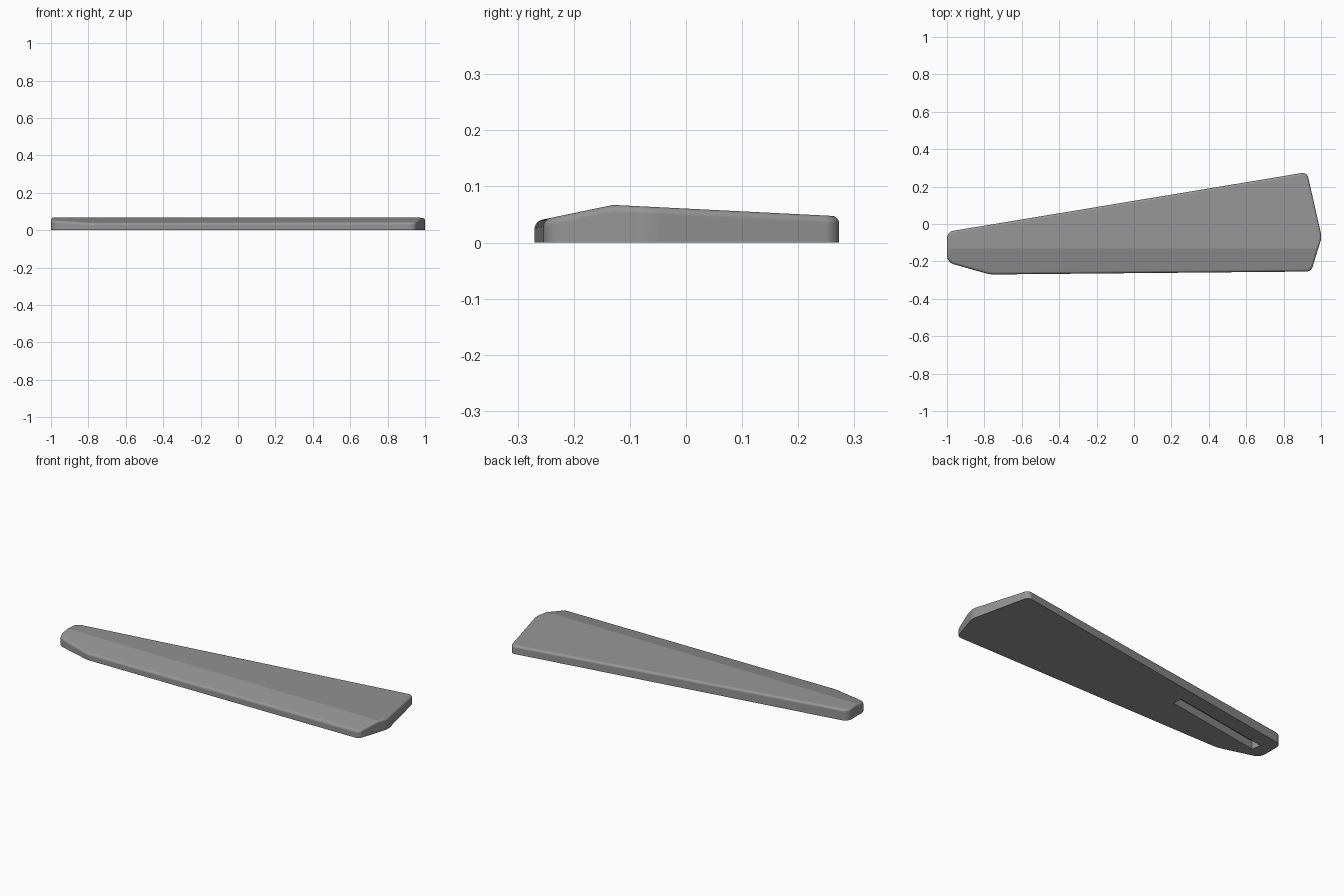
import bpy, bmesh, math
from mathutils import Vector

if "Cube" in bpy.data.objects:
    bpy.data.objects.remove(bpy.data.objects["Cube"])

RIM, SEGS, CORNER_STEPS = 0.013, 10, 9
RIDGE_Y, RIDGE_Z = -0.13, 0.067

# Plan outline, counter-clockwise: x, y, corner radius
CORNERS = [(-1.0, -0.042, 0.04), (-1.0, -0.205, 0.05), (-0.77, -0.27, 0.15),
           (0.947, -0.254, 0.035), (1.004, -0.07, 0.09), (0.925, 0.277, 0.03)]


def top_height(y):
    """Two gentle slopes falling away from the ridge."""
    slope = 0.208 if y < RIDGE_Y else 0.05
    return RIDGE_Z - slope * abs(y - RIDGE_Y)


def rounded_outline():
    """Points of the rounded outline with their outward normals."""
    result = []
    for i, (x, y, r) in enumerate(CORNERS):
        p = Vector((x, y))
        before = (p - Vector(CORNERS[i - 1][:2])).normalized()
        after = (Vector(CORNERS[(i + 1) % len(CORNERS)][:2]) - p).normalized()
        n0, n1 = Vector((before.y, -before.x)), Vector((after.y, -after.x))
        turn = n0.angle(n1)
        centre = p - (n0 + n1).normalized() * r / math.cos(turn / 2)
        a0 = math.atan2(n0.y, n0.x)
        for k in range(CORNER_STEPS + 1):
            a = a0 + turn * k / CORNER_STEPS
            n = Vector((math.cos(a), math.sin(a)))
            result.append((centre + n * r, n))
    return result


def finish(bm, name, material):
    bmesh.ops.recalc_face_normals(bm, faces=bm.faces)
    mesh = bpy.data.meshes.new(name)
    bm.to_mesh(mesh)
    bm.free()
    obj = bpy.data.objects.new(name, mesh)
    bpy.context.collection.objects.link(obj)
    mesh.materials.append(material)
    return obj


grey = bpy.data.materials.new("mid grey")
grey.diffuse_color = (0.3, 0.3, 0.3, 1)
grey.use_nodes = True
grey.node_tree.nodes["Principled BSDF"].inputs["Base Color"].default_value = grey.diffuse_color

# Blade: stacked rings with a rounded top rim
bm = bmesh.new()
outline = rounded_outline()
levels = [(0, -1.0)]
for k in range(SEGS + 1):
    a = math.pi / 2 * k / SEGS
    levels.append((RIM * (1 - math.cos(a)), RIM * (math.sin(a) - 1)))
rings = [[bm.verts.new((*(p - n * inset), z)) for p, n in outline] for inset, z in levels]
for low, high in zip(rings, rings[1:]):
    for i in range(len(low)):
        bm.faces.new((low[i - 1], low[i], high[i], high[i - 1]))
bm.faces.new(rings[0][::-1])
bm.faces.new(rings[-1])

# Split along the ridge, then lay the top onto its slopes
bmesh.ops.bisect_plane(bm, geom=bm.verts[:] + bm.edges[:] + bm.faces[:],
                       plane_co=(0, RIDGE_Y, 0), plane_no=(0, 1, 0))
for v in bm.verts:
    v.co.z = 0 if v.co.z < -0.5 else v.co.z + top_height(v.co.y)
blade = finish(bm, "blade", grey)

# Slot in the underside, parallel to the long back edge
bm = bmesh.new()
bmesh.ops.create_cube(bm, size=1)
bmesh.ops.scale(bm, vec=(0.61, 0.054, 0.09), verts=bm.verts)
cutter = finish(bm, "slot_cutter", grey)
cutter.location = (-0.62, -0.091, 0)
cutter.rotation_euler.z = math.atan(0.166)
bpy.context.view_layer.update()

cut = blade.modifiers.new("slot", 'BOOLEAN')
cut.object = cutter
cut.operation = 'DIFFERENCE'
cut.solver = 'EXACT'
bpy.context.view_layer.objects.active = blade
blade.select_set(True)
bpy.ops.object.modifier_apply(modifier=cut.name)
bpy.data.objects.remove(cutter)

# Smooth rim, crisp ridge
bpy.ops.object.shade_smooth_by_angle(angle=math.radians(13.5))
weighted = blade.modifiers.new("weighted_normals", 'WEIGHTED_NORMAL')
weighted.keep_sharp = True
